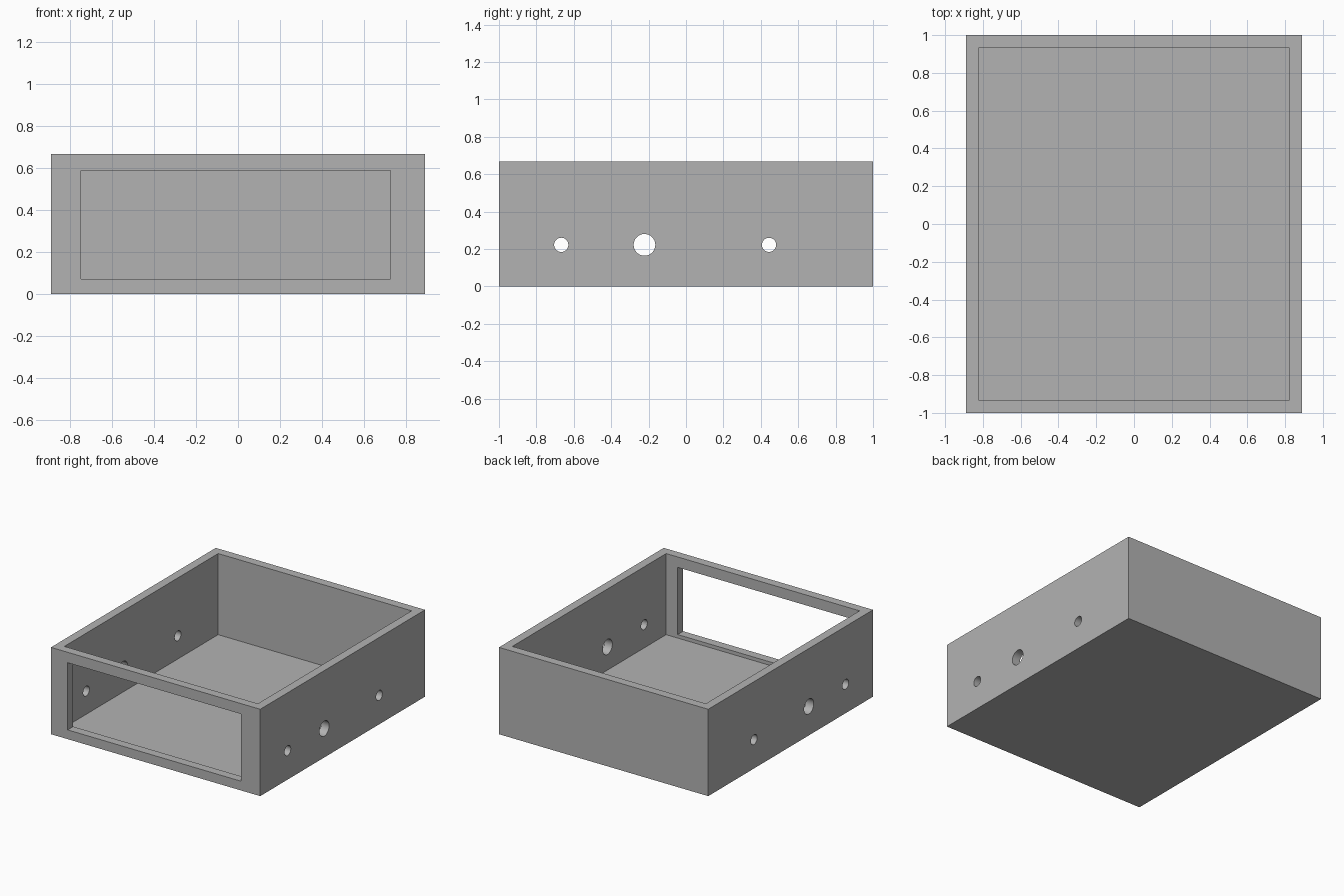
import bpy
from math import pi

cube = bpy.data.objects.get("Cube")
if cube:
    bpy.data.objects.remove(cube, do_unlink=True)

WIDTH, LENGTH, HEIGHT = 1.778, 2.0, 0.667
WALL, FLOOR = 0.067, 0.044

grey = bpy.data.materials.new("grey plastic")
grey.use_nodes = True
colour = (0.45, 0.45, 0.45, 1)
grey.diffuse_color = colour
grey.node_tree.nodes["Principled BSDF"].inputs["Base Color"].default_value = colour


def block(name, low, high):
    """Box spanning two opposite corners."""
    bpy.ops.mesh.primitive_cube_add(size=1, location=[(a + b) / 2 for a, b in zip(low, high)])
    obj = bpy.context.object
    obj.name = name
    obj.scale = [b - a for a, b in zip(low, high)]
    bpy.ops.object.transform_apply(location=True, rotation=False, scale=True)
    obj.data.materials.append(grey)
    return obj


def cut(body, cutter):
    """Subtract the cutter, then discard it."""
    cutter.hide_render = True
    mod = body.modifiers.new(cutter.name, 'BOOLEAN')
    mod.operation = 'DIFFERENCE'
    mod.solver = 'EXACT'
    mod.object = cutter
    bpy.context.view_layer.objects.active = body
    bpy.ops.object.modifier_apply(modifier=mod.name)
    bpy.data.objects.remove(cutter, do_unlink=True)


x, y = WIDTH / 2, LENGTH / 2

# Open-topped enclosure
body = block("enclosure", (-x, -y, 0), (x, y, HEIGHT))
cut(body, block("cavity_cutter", (WALL - x, WALL - y, FLOOR), (x - WALL, y - WALL, 1)))

# Display window in the front wall, slightly off centre
cut(body, block("window_cutter", (-0.747, -y - 0.1, 0.071), (0.724, -y + 0.2, 0.587)))

# Round holes through both side walls
for hole_y, radius in ((-0.667, 0.038), (-0.222, 0.058), (0.444, 0.038)):
    bpy.ops.mesh.primitive_cylinder_add(vertices=32, radius=radius, depth=WIDTH + 0.4,
                                        location=(0, hole_y, 0.222), rotation=(0, pi / 2, 0))
    drill = bpy.context.object
    drill.name = "hole_cutter"
    drill.data.materials.append(grey)
    cut(body, drill)

# Smooth hole walls, crisp box edges
bpy.ops.object.select_all(action='DESELECT')
body.select_set(True)
bpy.context.view_layer.objects.active = body
bpy.ops.object.shade_smooth_by_angle(angle=pi / 6)
